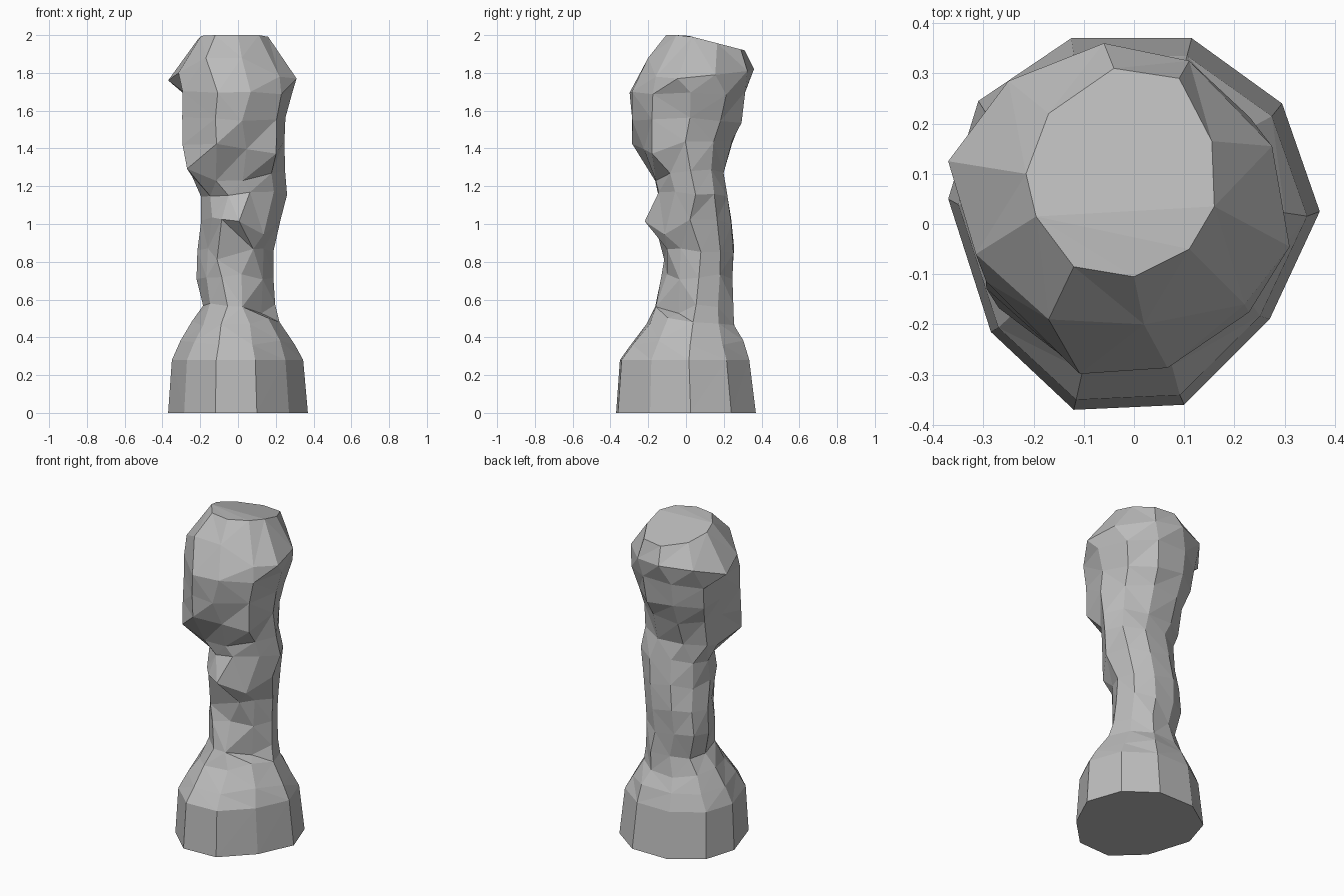
import bpy
import bmesh
import random

cube = bpy.data.objects.get("Cube")
if cube:
    bpy.data.objects.remove(cube, do_unlink=True)

random.seed(4)

# Ten-sided footprint, counter-clockwise from the front
OUTLINE = [(-.12, -.37), (.10, -.36), (.27, -.19), (.37, .025), (.295, .24),
           (.115, .37), (-.125, .37), (-.31, .245), (-.37, .05), (-.285, -.215)]

# Height, then extents: min x, max x, min y, max y
RINGS = [
    (0, -.37, .37, -.37, .37),
    (.28, -.35, .345, -.35, .335),
    (.37, -.30, .30, -.29, .30),
    (.47, -.24, .22, -.215, .26),
    (.57, -.19, .20, -.16, .245),
    (.72, -.22, .19, -.13, .25),
    (.86, -.21, .19, -.11, .25),
    (1.01, -.20, .22, -.225, .245),
    (1.16, -.20, .255, -.15, .22),
    (1.28, -.30, .25, -.18, .195),
    (1.43, -.295, .24, -.285, .24),
    (1.55, -.305, .255, -.29, .29),
    (1.69, -.315, .29, -.30, .315),
]

# Widest part of the head
CROWN = [(-.17, -.19, 1.88), (.02, -.20, 1.88), (.22, -.16, 1.78), (.31, -.045, 1.77),
         (.275, .155, 1.79), (.11, .325, 1.81), (-.06, .36, 1.82), (-.25, .285, 1.81),
         (-.37, .125, 1.76), (-.315, -.06, 1.80)]

# Flat summit
SUMMIT = [(-.12, -.085), (0, -.105), (.11, -.05), (.16, .035), (.155, .165),
          (.09, .29), (-.04, .31), (-.17, .22), (-.215, .1), (-.195, .015)]

# Local dents and bulges: (ring, side) -> offset
DENTS = {
    # ledge above the base
    (3, 1): (.01, .02, -.01), (3, 2): (0, 0, .02),
    (4, 1): (-.04, 0, -.01), (4, 2): (-.02, .02, -.03), (5, 1): (-.02, .03, 0),
    # pointed overhang on the front of the neck
    (6, 0): (-.035, 0, -.04), (6, 1): (.04, 0, .01),
    (7, 0): (-.03, .05, .02), (7, 1): (-.065, 0, 0), (7, 2): (-.03, 0, -.07),
    (7, 9): (.01, .02, .04), (8, 0): (0, 0, -.02), (8, 1): (-.03, 0, 0),
    # slanted undercut below the head
    (9, 0): (0, .02, -.06), (9, 1): (-.03, .02, -.05),
    (9, 7): (.03, -.01, -.02), (9, 8): (.06, 0, -.03), (9, 9): (-.035, -.06, 0),
    (10, 1): (0, .06, -.04), (10, 2): (.03, -.02, -.05),
    (10, 7): (.02, 0, 0), (10, 8): (.04, 0, 0), (10, 9): (-.055, .05, 0),
    # sides of the head
    (11, 1): (-.03, 0, 0), (11, 2): (.03, -.03, 0), (11, 8): (.03, 0, 0),
    (11, 9): (-.05, .05, 0), (12, 2): (.02, -.03, 0), (12, 8): (.03, 0, 0),
    (12, 9): (-.05, .06, 0),
}


def ring_point(ring, side):
    z, x0, x1, y0, y1 = RINGS[ring]
    u, v = OUTLINE[side]
    x = (x0 + x1) / 2 + u / .37 * (x1 - x0) / 2
    y = (y0 + y1) / 2 + v / .37 * (y1 - y0) / 2
    dx, dy, dz = DENTS.get((ring, side), (0, 0, 0))
    if ring > 1:  # rough up the rock
        dz += random.uniform(-.015, .015)
        dx += random.uniform(-.006, .006)
        dy += random.uniform(-.006, .006)
    return x + dx, y + dy, z + dz


# Rock pillar: rings joined with facets, summit sloping down to the back
count = len(OUTLINE)
levels = [[ring_point(r, s) for s in range(count)] for r in range(len(RINGS))]
levels.append(CROWN)
levels.append([(x, y, 2 - .26 * max(0, y)) for x, y in SUMMIT])

bm = bmesh.new()
loops = [[bm.verts.new(point) for point in level] for level in levels]
for low, high in zip(loops, loops[1:]):
    for s in range(count):
        n = (s + 1) % count
        bm.faces.new((low[s], low[n], high[n], high[s]))
bm.faces.new(loops[0][::-1])
bm.faces.new(loops[-1])
bmesh.ops.triangulate(bm, faces=bm.faces[:], quad_method='SHORT_EDGE')
bmesh.ops.recalc_face_normals(bm, faces=bm.faces[:])

mesh = bpy.data.meshes.new("rock_pillar")
bm.to_mesh(mesh)
bm.free()

# Plain grey stone
stone = bpy.data.materials.new("grey_stone")
stone.use_nodes = True
color = (.5, .5, .5, 1)
stone.diffuse_color = color
stone.node_tree.nodes["Principled BSDF"].inputs["Base Color"].default_value = color
mesh.materials.append(stone)

pillar = bpy.data.objects.new("rock_pillar", mesh)
bpy.context.collection.objects.link(pillar)
